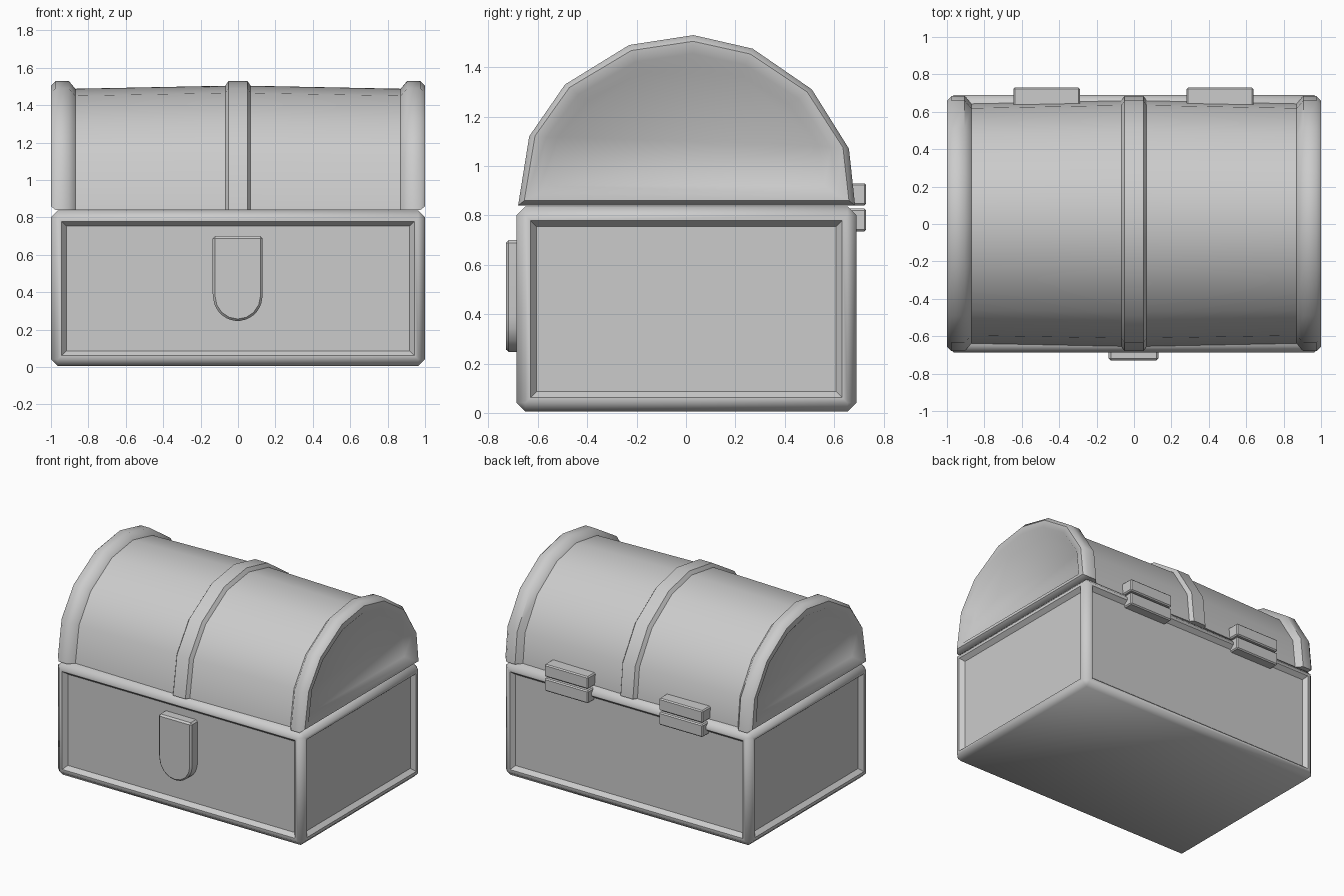
import bpy, bmesh, math

if "Cube" in bpy.data.objects:
    bpy.data.objects.remove(bpy.data.objects["Cube"])

grey = bpy.data.materials.new("grey")
grey.diffuse_color = (0.60, 0.60, 0.60, 1)
grey.use_nodes = True
grey.node_tree.nodes["Principled BSDF"].inputs["Base Color"].default_value = grey.diffuse_color


def finish(bm, name, angle=50, bevel=0.0):
    bmesh.ops.recalc_face_normals(bm, faces=bm.faces[:])
    if bevel:
        bmesh.ops.bevel(bm, geom=bm.edges[:], offset=bevel, segments=1,
                        affect='EDGES', clamp_overlap=True)
    mesh = bpy.data.meshes.new(name)
    bm.to_mesh(mesh)
    bm.free()
    obj = bpy.data.objects.new(name, mesh)
    bpy.context.collection.objects.link(obj)
    mesh.materials.append(grey)
    bpy.ops.object.select_all(action='DESELECT')
    obj.select_set(True)
    bpy.context.view_layer.objects.active = obj
    bpy.ops.object.shade_smooth_by_angle(angle=math.radians(angle))
    return obj


def box_bm(x0, x1, y0, y1, z0, z1):
    bm = bmesh.new()
    bmesh.ops.create_cube(bm, size=1)
    for v in bm.verts:
        v.co = ((x0 + x1) / 2 + v.co.x * (x1 - x0),
                (y0 + y1) / 2 + v.co.y * (y1 - y0),
                (z0 + z1) / 2 + v.co.z * (z1 - z0))
    return bm


# Chest body: chamfered box with a sunken panel on each of the four sides
bm = box_bm(-1, 1, -0.687, 0.69, 0.005, 0.836)
bmesh.ops.bevel(bm, geom=bm.edges[:], offset=0.036, segments=1, affect='EDGES')
bm.normal_update()
sides = [f for f in bm.faces if abs(f.normal.z) < 0.1
         and max(abs(f.normal.x), abs(f.normal.y)) > 0.99]
for f in sides:
    bmesh.ops.inset_individual(bm, faces=[f], thickness=0.03)
    bmesh.ops.inset_individual(bm, faces=[f], thickness=0.035, depth=-0.03)
finish(bm, "chest_body")

# Lid: arched cross-section lofted along x, raised at both ends and the middle
ARCH = [(-0.68, 0.84), (-0.635, 1.12), (-0.49, 1.33), (-0.23, 1.49), (0.03, 1.53),
        (0.27, 1.475), (0.51, 1.31), (0.66, 1.07), (0.685, 0.84)]


def section(bm, x, inset, lift=0.0):
    ring = []
    for y, z in ARCH:
        y *= 1 - inset / 0.68
        t = (z - 0.84) / 0.69
        ring.append(bm.verts.new((x, y, 0.84 + lift + t * (0.69 - inset - lift))))
    return ring


half = [(0.955, 0.125, 0.08), (0.995, 0.075, 0.045), (1.0, 0.025, 0.02), (0.975, 0, 0),
        (0.905, 0, 0), (0.87, 0.042, 0), (0.068, 0.026, 0), (0.05, 0, 0)]
stations = [(-x, i, l) for x, i, l in half] + half[::-1]
bm = bmesh.new()
rings = [section(bm, *s) for s in stations]
for a, b in zip(rings, rings[1:]):
    for i in range(len(a)):
        j = (i + 1) % len(a)
        bm.faces.new((a[i], a[j], b[j], b[i]))
bm.faces.new(rings[0])
bm.faces.new(rings[-1][::-1])
finish(bm, "lid")

# Latch plate: straight top, rounded bottom
outline = [(-0.135, 0.70), (0.132, 0.70)]
outline += [(0.1335 * math.cos(a) - 0.0015, 0.38 - 0.135 * math.sin(a))
            for a in (math.pi * k / 8 for k in range(9))]
bm = bmesh.new()
front = bm.faces.new([bm.verts.new((x, -0.73, z)) for x, z in outline])
back = bmesh.ops.extrude_face_region(bm, geom=[front])
for v in (g for g in back["geom"] if isinstance(g, bmesh.types.BMVert)):
    v.co.y = -0.645
finish(bm, "latch", 35, 0.012)

# Hinges: one leaf on the body and one on the lid, two pairs
for side, x0, x1 in (("left", -0.645, -0.29), ("right", 0.282, 0.638)):
    for part, z0, z1 in (("lower", 0.735, 0.828), ("upper", 0.84, 0.93)):
        bm = box_bm(x0, x1, 0.63, 0.73, z0, z1)
        finish(bm, f"hinge_{part}_{side}", 35, 0.008)
